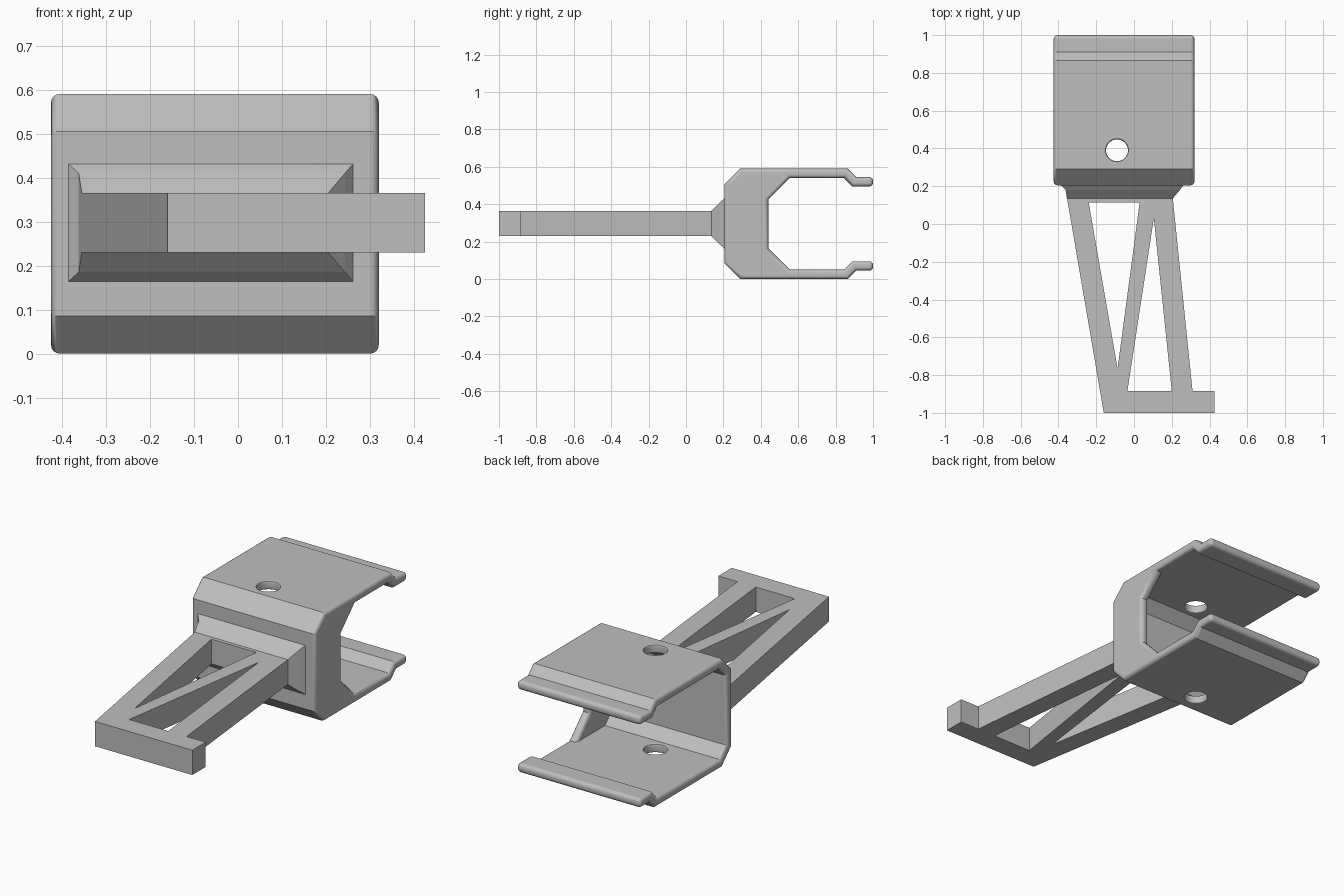
import bpy, bmesh, math

cube = bpy.data.objects.get("Cube")
if cube:
    bpy.data.objects.remove(cube, do_unlink=True)

grey = bpy.data.materials.new("plain_grey")
grey.use_nodes = True
colour = (0.52, 0.52, 0.52, 1)
grey.diffuse_color = colour
grey.node_tree.nodes["Principled BSDF"].inputs["Base Color"].default_value = colour

HEIGHT = 0.59
LEFT, RIGHT, GUSSET = 0.32, -0.425, 0.27   # clip ends and inner face of the side panel


def loft(name, rings):
    """Closed solid through a list of equal-length rings of points."""
    bm = bmesh.new()
    loops = [[bm.verts.new(p) for p in ring] for ring in rings]
    n = len(loops[0])
    for a, b in zip(loops, loops[1:]):
        for i in range(n):
            j = (i + 1) % n
            bm.faces.new((a[i], a[j], b[j], b[i]))
    bm.faces.new(loops[0])
    bm.faces.new(loops[-1])
    bmesh.ops.recalc_face_normals(bm, faces=bm.faces)
    mesh = bpy.data.meshes.new(name)
    bm.to_mesh(mesh)
    bm.free()
    mesh.materials.append(grey)
    ob = bpy.data.objects.new(name, mesh)
    bpy.context.collection.objects.link(ob)
    return ob


def mirrored(half):
    """Complete a (y, z) profile about mid height."""
    return half + [(y, HEIGHT - z) for y, z in reversed(half)]


def prism(name, profile, x0, x1):
    return loft(name, [[(x, y, z) for y, z in profile] for x in (x0, x1)])


def make_active(ob):
    bpy.ops.object.select_all(action='DESELECT')
    ob.select_set(True)
    bpy.context.view_layer.objects.active = ob


def cut(ob, cutter):
    cutter.hide_render = True
    mod = ob.modifiers.new("cut", 'BOOLEAN')
    mod.operation = 'DIFFERENCE'
    mod.solver = 'EXACT'
    mod.object = cutter
    make_active(ob)
    bpy.ops.object.modifier_apply(modifier=mod.name)
    bpy.data.objects.remove(cutter, do_unlink=True)


# Clip: C-shaped jaw with lips, hollowed to leave one thick side panel
clip = prism("clip", mirrored([
    (0.205, 0.505), (0.29, 0.59), (0.865, 0.59), (0.91, 0.545), (1, 0.545),
    (1, 0.495), (0.89, 0.495), (0.845, 0.54), (0.555, 0.54), (0.44, 0.425)]),
    RIGHT, LEFT)
cut(clip, prism("pocket_cutter", mirrored([(0.7, 0.54), (0.311, 0.54), (0.255, 0.484)]),
                -1, GUSSET))

# Round the clip's side rims, lip ends and the panel's inner rim
bm = bmesh.new()
bm.from_mesh(clip.data)
bmesh.ops.remove_doubles(bm, verts=bm.verts, dist=0.0005)
bmesh.ops.dissolve_limit(bm, angle_limit=0.02, verts=bm.verts, edges=bm.edges)
bm.normal_update()


def lies_at(edge, axis, value):
    return all(abs(v.co[axis] - value) < 0.001 for v in edge.verts)


rims = [e for e in bm.edges if e.calc_face_angle(0) > 0.3 and (
    lies_at(e, 0, RIGHT) or lies_at(e, 0, LEFT) or lies_at(e, 1, 1)
    or (lies_at(e, 0, GUSSET) and e.is_convex))]
bmesh.ops.bevel(bm, geom=rims, offset=0.02, segments=4, profile=0.5,
                affect='EDGES', clamp_overlap=False)
bm.to_mesh(clip.data)
bm.free()

# Screw holes with softened edges through both jaws
for low in (0, 0.54):
    high = low + 0.05
    steps = [(0.07, -0.02), (0.068, 0), (0.061, 0.004), (0.058, 0.011)]
    outline = [(r, low + d) for r, d in steps] + [(r, high - d) for r, d in reversed(steps)]
    angles = [math.tau * i / 32 for i in range(32)]
    cut(clip, loft("hole_cutter", [
        [(-0.09 + r * math.cos(a), 0.39 + r * math.sin(a), z) for a in angles]
        for r, z in outline]))

make_active(clip)
bpy.ops.object.shade_smooth_by_angle(angle=math.radians(32))
weighted = clip.modifiers.new("weighted_normals", 'WEIGHTED_NORMAL')
weighted.keep_sharp = True

# Neck: tapered block between clip and arm
loft("neck", [[(x0, y, z0), (x1, y, z0), (x1, y, z1), (x0, y, z1)]
              for y, x0, x1, z0, z1 in (
                  (0.21, -0.39, 0.265, 0.16, 0.435),
                  (0.18, -0.362, 0.243, 0.185, 0.41),
                  (0.135, -0.355, 0.205, 0.23, 0.365))])

# Arm: flat truss with two triangular openings and a foot
truss = bpy.data.curves.new("truss_arm", 'CURVE')
truss.dimensions = '2D'
truss.fill_mode = 'BOTH'
truss.extrude = 0.0675
for outline in (
        [(-0.355, 0.14), (-0.16, -1), (0.425, -1), (0.425, -0.885), (0.31, -0.885), (0.205, 0.14)],
        [(-0.24, 0.115), (0.03, 0.115), (-0.087, -0.765)],
        [(0.105, 0.03), (0.2, -0.885), (-0.035, -0.885)]):
    spline = truss.splines.new('POLY')
    spline.points.add(len(outline) - 1)
    for point, (x, y) in zip(spline.points, outline):
        point.co = (x, y, 0, 1)
    spline.use_cyclic_u = True
truss.materials.append(grey)
arm = bpy.data.objects.new("truss_arm", truss)
arm.location.z = 0.2975
bpy.context.collection.objects.link(arm)
make_active(arm)
bpy.ops.object.convert(target='MESH')
bpy.ops.object.shade_flat()
